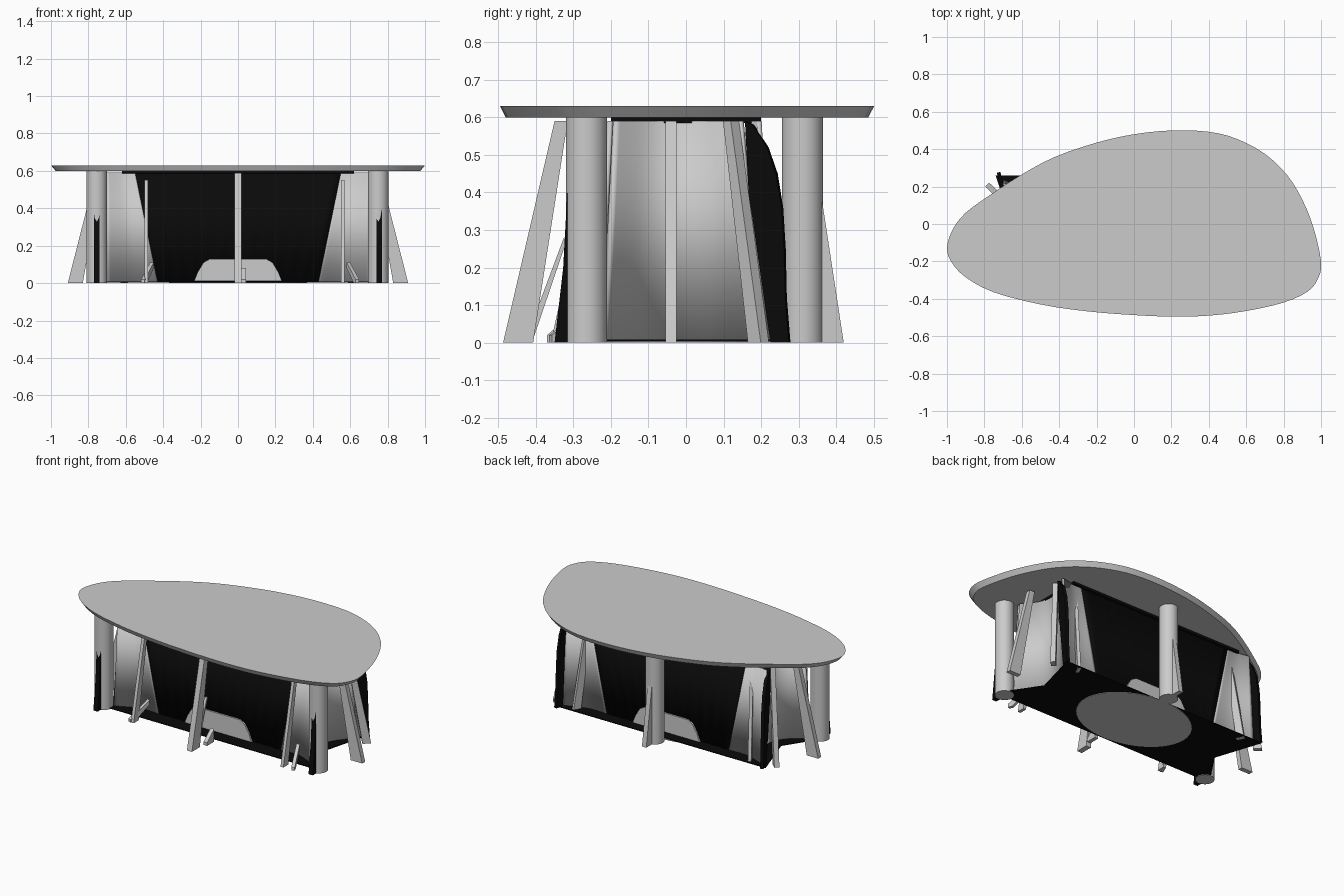
import bpy, bmesh, math
from mathutils import Vector

if "Cube" in bpy.data.objects:
    bpy.data.objects.remove(bpy.data.objects["Cube"])

dark = bpy.data.materials.new("dark_body")
dark.diffuse_color = (0.003, 0.003, 0.003, 1)
dark.use_nodes = True
dark.node_tree.nodes["Principled BSDF"].inputs["Base Color"].default_value = dark.diffuse_color


def finish(name, bm, mat=None, smooth=False):
    bmesh.ops.recalc_face_normals(bm, faces=bm.faces[:])
    me = bpy.data.meshes.new(name)
    bm.to_mesh(me)
    bm.free()
    ob = bpy.data.objects.new(name, me)
    bpy.context.collection.objects.link(ob)
    if mat:
        me.materials.append(mat)
    if smooth:
        bpy.ops.object.select_all(action='DESELECT')
        ob.select_set(True)
        bpy.context.view_layer.objects.active = ob
        bpy.ops.object.shade_smooth_by_angle(angle=math.radians(30))
    return ob


def loft(name, low, high, mat=None, smooth=False):
    """Closed solid between two matching 3D loops."""
    bm = bmesh.new()
    a = [bm.verts.new(p) for p in low]
    b = [bm.verts.new(p) for p in high]
    n = len(a)
    bm.faces.new(a[::-1])
    bm.faces.new(b)
    for i in range(n):
        j = (i + 1) % n
        bm.faces.new((a[i], a[j], b[j], b[i]))
    return finish(name, bm, mat, smooth)


def spline(pts, steps, closed=True):
    """Catmull-Rom curve through plan points."""
    p = [Vector(q) for q in pts]
    n = len(p)
    get = (lambda i: p[i % n]) if closed else (lambda i: p[max(0, min(n - 1, i))])
    out = []
    for i in range(n if closed else n - 1):
        a, b, c, d = get(i - 1), get(i), get(i + 1), get(i + 2)
        for s in range(steps):
            t = s / steps
            out.append(0.5 * (2*b + (c - a)*t + (2*a - 5*b + 4*c - d)*t*t + (3*b - a - 3*c + d)*t**3))
    return out if closed else out + [p[-1]]


def plate(name, pts, z0, z1, mat=None):
    return loft(name, [(x, y, z0) for x, y in pts], [(x, y, z1) for x, y in pts], mat)


def wall(name, low, high, z0, z1, mat=None, thick=0.012):
    """Thin upright sheet between a floor path and a top path."""
    bm = bmesh.new()
    a = [bm.verts.new((p[0], p[1], z0)) for p in low]
    b = [bm.verts.new((p[0], p[1], z1)) for p in high]
    for i in range(len(a) - 1):
        bm.faces.new((a[i], a[i+1], b[i+1], b[i]))
    ob = finish(name, bm, mat, True)
    m = ob.modifiers.new("thickness", 'SOLIDIFY')
    m.thickness, m.offset = thick, 0


def fin(name, origin, direction, profile, thick, mat=None):
    """Upright plate: profile of (outward, z) extruded sideways."""
    d = Vector((direction[0], direction[1], 0)).normalized()
    s = Vector((-d.y, d.x, 0)) * thick / 2
    o = Vector((origin[0], origin[1], 0))
    pts = [o + d * u + Vector((0, 0, z)) for u, z in profile]
    loft(name, [p - s for p in pts], [p + s for p in pts], mat)


def blade(name, top, foot, w_top=0.035, w_foot=0.08, thick=0.03, z=0.59):
    """Slanted strut whose outer foot corner is at `foot`."""
    d = Vector(foot) - Vector(top)
    fin(name, top, d, [(0, z), (-w_top, z), (d.length - w_foot, 0), (d.length, 0)], thick)


# Table top: rounded-triangle outline with an undercut rim
outline = spline([(-1, -.13), (-.97, -.03), (-.9, .06), (-.77, .155), (-.6, .265), (-.42, .36), (-.2, .435),
                  (0, .48), (.2, .5), (.4, .493), (.55, .455), (.7, .375), (.82, .26), (.9, .13), (.96, -.02),
                  (1, -.2), (.985, -.29), (.93, -.36), (.8, -.42), (.6, -.465), (.4, -.49), (.2, -.495),
                  (0, -.487), (-.25, -.467), (-.5, -.43), (-.75, -.365), (-.9, -.285), (-.975, -.205)], 3)
loft("table_top", [(p.x * .975, p.y * .97, .6) for p in outline],
     [(p.x, p.y, .63) for p in outline], None, True)

# Round columns
for name, x, y in (("column_left", -.755, -.265), ("column_right", .75, -.265), ("column_back", 0, .31)):
    ring = [(x + .055 * math.cos(a), y + .055 * math.sin(a)) for a in [k * math.tau / 32 for k in range(32)]]
    loft(name, [(u, v, 0) for u, v in ring], [(u, v, .6) for u, v in ring], None, True)

# Base plate, oval floor disc and top mounting plate
plate("base_plate", [(-.8, -.28), (.8, -.28), (.64, -.04), (.72, .26), (-.74, .26), (-.64, -.04)],
      .003, .008, dark)
plate("floor_disc", [(.37 * math.cos(k * math.tau / 48), .27 * math.sin(k * math.tau / 48))
                     for k in range(48)], 0, .004)
plate("mounting_plate", [(-.62, -.2), (.62, -.2), (.62, .2), (-.62, .2)], .585, .6, dark)

for s, side in ((-1, "front"), (1, "back")):
    # Dark ribbed long walls, wider at the top
    n = 24
    xs = [-1 + 2 * k / n for k in range(n + 1)]
    rib = [s * (.175 + .006 * (k % 2)) for k in range(n + 1)]
    wall(side + "_wall", [(.43 * x, y) for x, y in zip(xs, rib)],
         [(.55 * x, y) for x, y in zip(xs, rib)], .005, .59, dark)
    # Low rounded panel at the foot of the wall
    half = [(.235, .01), (.215, .06), (.185, .11), (.15, .13)]
    prof = half + [(-u, z) for u, z in half[::-1]]
    loft(side + "_foot_panel", [(u, s * .2, z) for u, z in prof], [(u, s * .19, z) for u, z in prof])

for s, side in ((-1, "left"), (1, "right")):
    # Light curved flank panels and concave end panel
    for t, part in ((-1, "front"), (1, "back")):
        y = .24 if t < 0 else .23
        lo = spline([(s * .43, t * .18), (s * .56, t * .18), (s * .7, t * y)], 6, False)
        hi = spline([(s * .55, t * .18), (s * .62, t * .18), (s * .7, t * y * .85)], 6, False)
        wall(f"{side}_{part}_flank", lo, hi, .005, .59)
    lo = spline([(s * .72, -.22), (s * .6, -.12), (s * .56, -.02), (s * .6, .09), (s * .69, .2)], 6, False)
    hi = spline([(s * .7, -.19), (s * .63, -.1), (s * .61, -.02), (s * .63, .06), (s * .69, .15)], 6, False)
    wall(side + "_end_panel", lo, hi, .005, .59)
    # Slanted struts around each end
    fx = -.49 if s < 0 else .56
    blade(side + "_end_strut", (s * .76, -.04), (s * .91, -.04))
    blade(side + "_front_strut", (fx, -.24), (fx, -.36), .025, .05, .02, .55)
    blade(side + "_corner_strut", (s * .7, .13), (s * .785, .21), .03, .05, .03)
    blade(side + "_back_strut", (s * .58, .17), (s * .62, .25), .03, .05, .02, .56)
    # Dark curved fin at the rear corner
    fin(side + "_curved_fin", (s * .69, .14), (s * .25, 1),
        [(.02, .59), (.04, .58), (.08, .52), (.105, .45), (.12, .36), (.127, .25), (.13, .12), (.14, 0),
         (.09, 0), (.06, .2), (.03, .4)], .02, dark)
    # Dark pointed fin in front of the column
    fin(side + "_column_fin", (s * .755, -.315), (0, -1), [(0, 0), (0, .42), (.012, .2), (.035, 0)], .03, dark)
    # Short foot stubs beside the front struts
    fin(side + "_foot_stub", (fx + .03, -.24), (s * .4, -1),
        [(0, .08), (0, .11), (.13, .02), (.13, 0), (.1, 0)], .02)

# Centre struts, front and back, with a brace and stub at the front
blade("front_centre_strut", (0, -.35), (0, -.487), .035, .08, .035)
blade("front_centre_brace", (0, -.325), (0, -.43), .01, .02, .02, .28)
blade("back_centre_strut", (0, .33), (0, .42), .03, .06, .03)
fin("front_centre_stub", (.03, -.3), (0, -1), [(0, 0), (0, .08), (.07, .02), (.07, 0)], .025)
